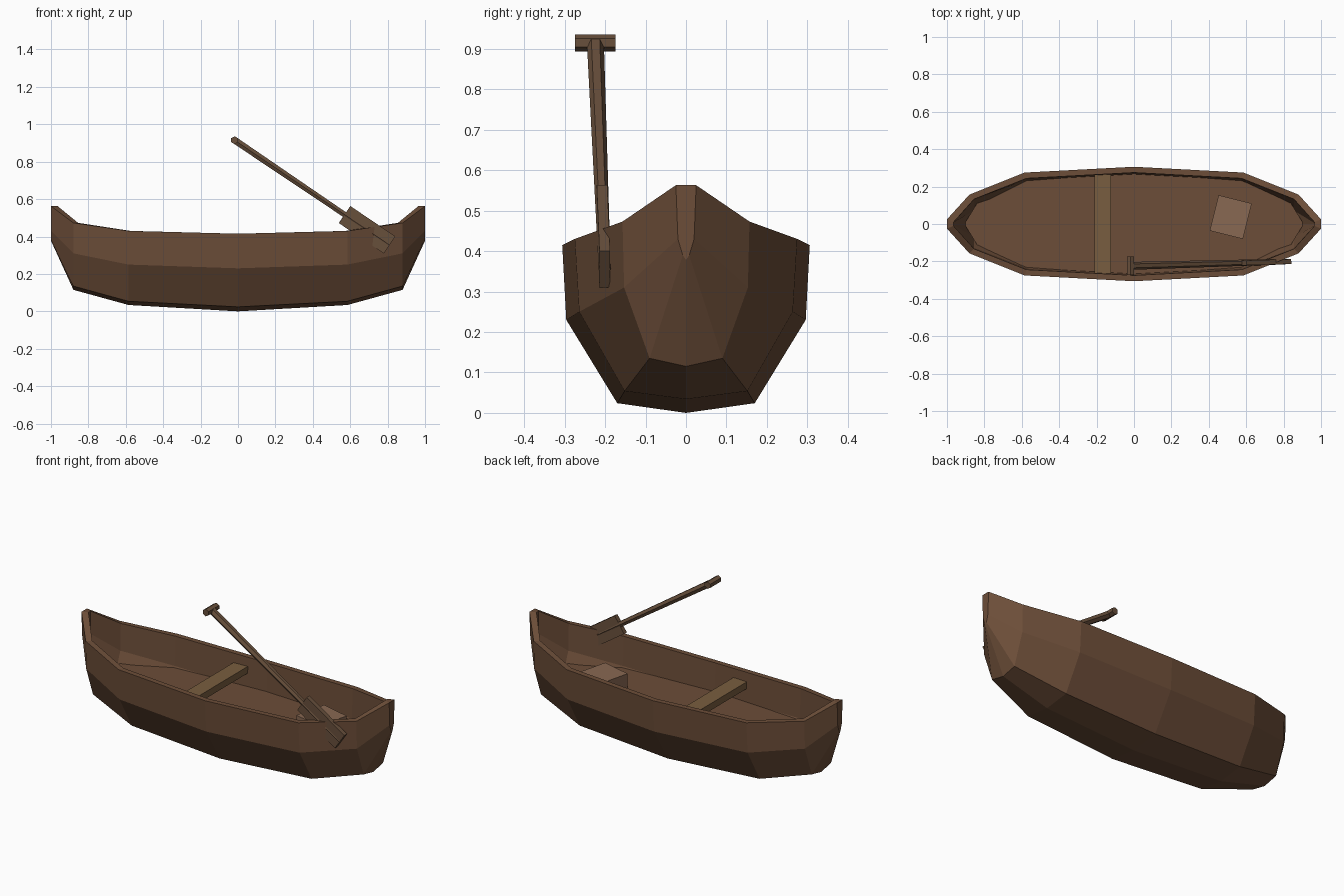
import bpy, bmesh, math
from mathutils import Vector, Matrix

if "Cube" in bpy.data.objects:
    bpy.data.objects.remove(bpy.data.objects["Cube"])


def material(name, rgb):
    m = bpy.data.materials.new(name)
    m.diffuse_color = (*rgb, 1)
    m.use_nodes = True
    m.node_tree.nodes["Principled BSDF"].inputs["Base Color"].default_value = m.diffuse_color
    return m


HULL = material("hull wood", (0.150, 0.075, 0.040))
SEAT = material("seat wood", (0.190, 0.110, 0.050))
PALE = material("pale wood", (0.250, 0.140, 0.085))
OAR = material("paddle wood", (0.140, 0.080, 0.045))


def finish(name, bm, mat, matrix=Matrix()):
    bmesh.ops.recalc_face_normals(bm, faces=bm.faces)
    me = bpy.data.meshes.new(name)
    bm.to_mesh(me)
    bm.free()
    me.materials.append(mat)
    ob = bpy.data.objects.new(name, me)
    ob.matrix_world = matrix
    bpy.context.collection.objects.link(ob)
    return ob


def box(name, size, mat, matrix):
    bm = bmesh.new()
    bmesh.ops.create_cube(bm, size=1)
    bmesh.ops.scale(bm, vec=size, verts=bm.verts)
    return finish(name, bm, mat, matrix)


# Half stations: x, then (y, z) of gunwale, upper chine, lower chine, keel
OUTER = [
    (0.00, (0.306, 0.415), (0.296, 0.230), (0.170, 0.024), (0, 0.000)),
    (0.585, (0.275, 0.430), (0.264, 0.250), (0.152, 0.054), (0, 0.034)),
    (0.88, (0.157, 0.473), (0.153, 0.310), (0.090, 0.135), (0, 0.115)),
    (1.00, (0.025, 0.563), (0.020, 0.430), (0.008, 0.390), (0, 0.378)),
]
INNER = [
    (0.00, (0.275, 0.415), (0.266, 0.238), (0.155, 0.054), (0, 0.032)),
    (0.575, (0.244, 0.430), (0.236, 0.258), (0.138, 0.084), (0, 0.066)),
    (0.855, (0.133, 0.473), (0.128, 0.315), (0.072, 0.160), (0, 0.145)),
    (0.965, (0.010, 0.563), (0.009, 0.430), (0.005, 0.395), (0, 0.385)),
]


def shell(bm, half):
    stations = [(-s[0], *s[1:]) for s in half[:0:-1]] + half
    rows = []
    for x, *pts in stations:
        prof = pts + [(-y, z) for y, z in pts[-2::-1]]
        rows.append([bm.verts.new((x, y, z)) for y, z in prof])
    for a, b in zip(rows, rows[1:]):
        for i in range(len(a) - 1):
            bm.faces.new((a[i], a[i + 1], b[i + 1], b[i]))
    bm.faces.new(rows[0])
    bm.faces.new(rows[-1])
    return rows


# Hull: outer and inner skins joined by the rim
bm = bmesh.new()
out, inn = shell(bm, OUTER), shell(bm, INNER)
ring = [[r[0] for r in s] + [r[-1] for r in reversed(s)] for s in (out, inn)]
n = len(ring[0])
for i in range(n):
    j = (i + 1) % n
    bm.faces.new((ring[0][i], ring[0][j], ring[1][j], ring[1][i]))
finish("hull", bm, HULL)

# Flat floor panel
bm = bmesh.new()
quarter = [(0.90, 0.012), (0.84, 0.11), (0.58, 0.238), (0, 0.268)]
half = quarter + [(-x, y) for x, y in quarter[-2::-1]]
outline = half + [(x, -y) for x, y in reversed(half)]
f = bm.faces.new([bm.verts.new((x, y, 0.23)) for x, y in outline])
top = bmesh.ops.extrude_face_region(bm, geom=[f])["geom"]
bmesh.ops.translate(bm, vec=(0, 0, 0.02),
                    verts=[v for v in top if isinstance(v, bmesh.types.BMVert)])
finish("floor", bm, HULL)

# Cross seat and loose block
box("seat", (0.09, 0.53, 0.04), SEAT, Matrix.Translation((-0.167, 0, 0.346)))
box("block", (0.183, 0.196, 0.085), PALE,
    Matrix.Translation((0.517, 0.037, 0.293)) @ Matrix.Rotation(math.radians(-14), 4, 'Z'))

# Paddle: local z runs from grip to blade tip, local y is its thin side
start, end = Vector((-0.018, -0.224, 0.915)), Vector((0.81, -0.201, 0.355))
axis = (end - start).normalized()
side = axis.cross(Vector((1, 0, 0))).normalized()
across = Vector((0, 1, 0)).cross(axis).normalized()
side = axis.cross(across)
rot = Matrix((across, side, axis)).transposed().to_4x4()
length = (end - start).length

bm = bmesh.new()
bmesh.ops.create_cone(bm, cap_ends=True, segments=6, radius1=0.021, radius2=0.015,
                      depth=length)
finish("paddle_shaft", bm, OAR, Matrix.Translation((start + end) / 2) @ rot)
box("paddle_blade", (0.11, 0.026, 0.29), OAR,
    Matrix.Translation(start + axis * (length - 0.145)) @ rot)

bm = bmesh.new()
bmesh.ops.create_cone(bm, cap_ends=True, segments=6, radius1=0.021, radius2=0.021,
                      depth=0.1)
finish("paddle_grip", bm, OAR,
       Matrix.Translation(start) @ Matrix.Rotation(math.radians(90), 4, 'X'))
